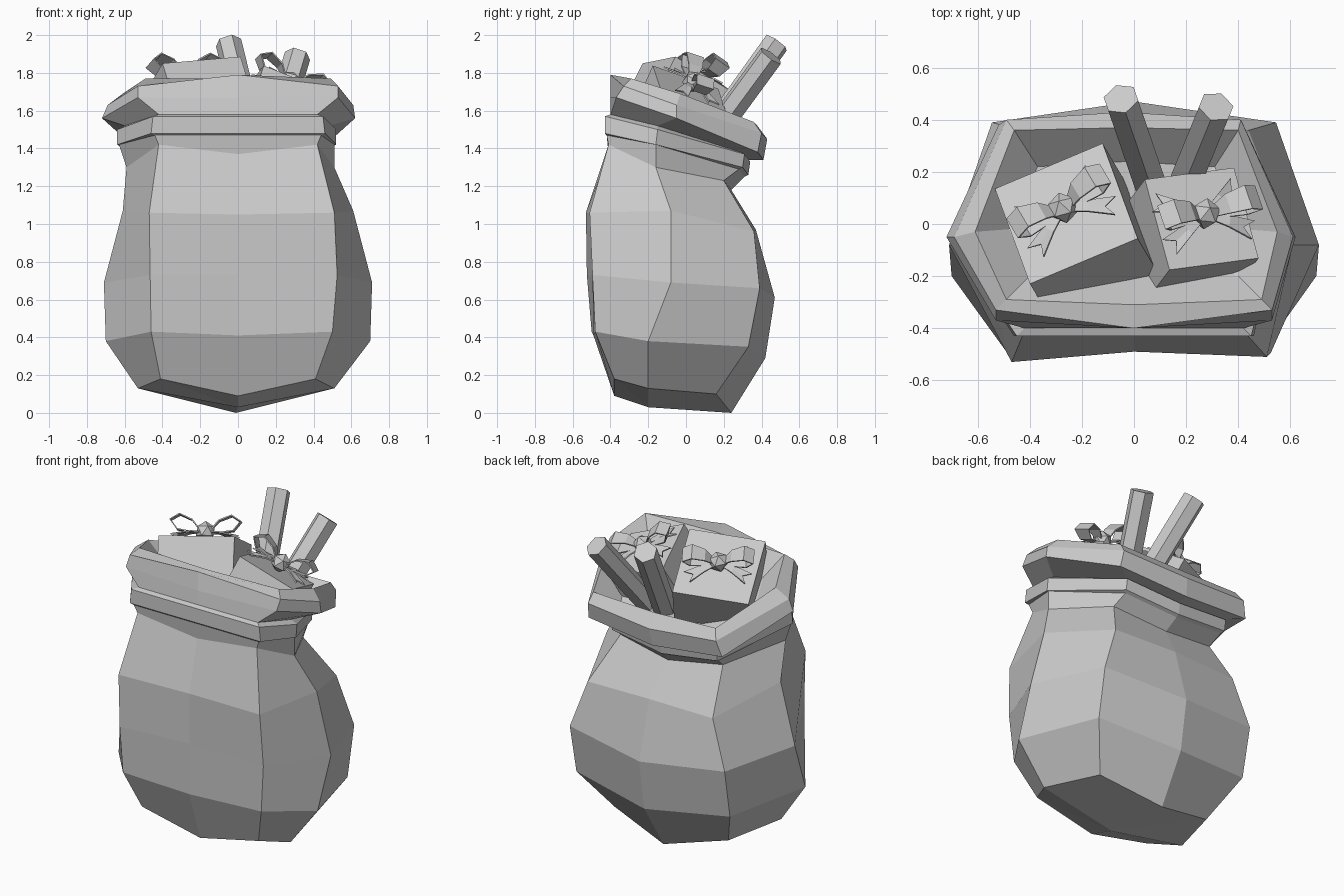
import bpy, bmesh, math
from mathutils import Matrix, Vector

cube = bpy.data.objects.get("Cube")
if cube:
    bpy.data.objects.remove(cube, do_unlink=True)

grey = bpy.data.materials.new("plain grey")
grey.use_nodes = True
colour = (0.6, 0.6, 0.6, 1)
grey.diffuse_color = colour
grey.node_tree.nodes["Principled BSDF"].inputs["Base Color"].default_value = colour


def finish(name, bm, matrix=Matrix(), fix_normals=True):
    if fix_normals:
        bmesh.ops.recalc_face_normals(bm, faces=bm.faces)
    mesh = bpy.data.meshes.new(name)
    bm.to_mesh(mesh)
    bm.free()
    mesh.materials.append(grey)
    obj = bpy.data.objects.new(name, mesh)
    obj.matrix_world = matrix
    bpy.context.collection.objects.link(obj)
    return obj


def ring(bm, fx, sx, bx, fy, sy, by, my, fz, sz, bz, mz, lean=0, dip=0.02, push=0, swing=0):
    """Eight-point section: front middle, corner, side, back corner, back middle, mirrored."""
    half = [(fx, fy, fz), (sx, sy, sz), (bx, by, bz)]
    other = [(-x, y, z) for x, y, z in reversed(half)]
    points = [(0, fy - push, fz - dip)] + half + [(0, my, mz)] + other
    verts = [bm.verts.new(p) for p in points]
    for v in verts[2:7]:
        v.co.x += lean
    for v in (verts[1], verts[7]):
        v.co += Vector((swing, swing * v.co.x, 0))
    return verts


def loft(name, rings, start=None, end=None):
    bm = bmesh.new()
    loops = [ring(bm, *r) for r in rings]
    for a, b in zip(loops, loops[1:]):
        for i in range(8):
            j = (i + 1) % 8
            bm.faces.new((a[i], a[j], b[j], b[i]))
    for tip, loop in ((start, loops[0]), (end, loops[-1])):
        if tip:
            centre = bm.verts.new(tip)
            for i in range(8):
                bm.faces.new((centre, loop[i], loop[(i + 1) % 8]))
    return finish(name, bm)


# Sack body, slumping backwards
neck = (.42, .55, .36, -.41, -.16, .2, .24, 1.42, 1.3, 1.23, 1.18, -.04, .05)
band_low = (.44, .57, .36, -.42, -.16, .28, .31, 1.47, 1.42, 1.29, 1.25, -.06, 0)
band_top = (.42, .54, .36, -.4, -.15, .29, .31, 1.58, 1.52, 1.38, 1.34, -.06, 0)
loft("sack_body", [
    (.41, .52, .4, -.38, -.2, .16, .24, .18, .13, .1, 0, -.01, .09),
    (.48, .7, .54, -.49, -.2, .33, .42, .43, .38, .35, .29, 0, .02, 0, .02),
    (.495, .71, .545, -.51, -.08, .39, .47, .73, .69, .66, .61, 0, 0, -.02, .03),
    (.49, .61, .44, -.52, -.08, .36, .37, 1.06, 1.07, .96, .97, 0, .01, -.03, .02),
    neck, band_low], start=(0, -.2, .03))

# Tie band round the neck
loft("tie_band", [
    band_low,
    (.46, .58, .37, -.43, -.16, .3, .33, 1.48, 1.42, 1.3, 1.26, -.06, 0),
    (.45, .58, .37, -.43, -.15, .31, .34, 1.57, 1.5, 1.37, 1.33, -.06, 0),
    band_top])

# Flared collar with a bevelled rim and a sloping inside
loft("sack_collar", [
    band_top,
    (.53, .67, .47, -.37, -.05, .38, .41, 1.67, 1.56, 1.38, 1.34, -.05, 0, .03),
    (.53, .65, .45, -.33, -.05, .4, .43, 1.73, 1.63, 1.48, 1.45, -.04, -.06, .07),
    (.49, .58, .43, -.29, -.03, .36, .37, 1.77, 1.69, 1.54, 1.53, -.03, 0, .02),
    (.4, .45, .34, -.2, -.02, .22, .24, 1.63, 1.55, 1.42, 1.4, -.03, 0)],
    end=(0, 0, 1.4))


def ribbon(name, path, width, matrix, notch=0):
    """Two-sided strip swept along an x-z path; a notch forks its far end."""
    bm = bmesh.new()
    rows = [[bm.verts.new((x, w * s, z)) for s in (-1, 0, 1)]
            for (x, z), w in zip(path, width)]
    rows[-1][1].co.x -= notch
    for a, b in zip(rows, rows[1:]):
        for i in range(2):
            bm.faces.new((a[i], a[i + 1], b[i + 1], b[i]))
    obj = finish(name, bm, matrix, False)
    solid = obj.modifiers.new("thickness", "SOLIDIFY")
    solid.thickness = 0.008


def gift(name, centre, size, yaw, tilt, roll, bow_yaw):
    """Tilted box whose local origin is the middle of its lid, topped with a bow."""
    turn = Matrix.Rotation(math.radians(tilt), 4, 'X') @ Matrix.Rotation(math.radians(roll), 4, 'Y')
    frame = Matrix.Translation(centre) @ turn @ Matrix.Rotation(math.radians(yaw), 4, 'Z')
    bm = bmesh.new()
    bmesh.ops.create_cube(bm, size=1)
    for v in bm.verts:
        v.co = Vector((v.co.x * size[0], v.co.y * size[1], (v.co.z - .5) * size[2]))
    finish(name + "_box", bm, frame)

    bow = frame @ Matrix.Rotation(math.radians(bow_yaw), 4, 'Z')
    bm = bmesh.new()
    bmesh.ops.create_icosphere(bm, subdivisions=1, radius=.06)
    finish(name + "_knot", bm, bow @ Matrix.Translation((0, 0, .05)))
    for side, label in ((0, "right"), (math.pi, "left")):
        arm = bow @ Matrix.Rotation(side, 4, 'Z')
        ribbon(f"{name}_{label}_loop",
               [(.03, .05), (.08, .11), (.15, .14), (.2, .11), (.16, .06), (.03, .04)],
               [.02, .04, .05, .05, .04, .02], arm)
        for angle in (-28, 28):
            spread = arm @ Matrix.Rotation(math.radians(angle), 4, 'Z')
            ribbon(f"{name}_{label}_tail", [(.03, .04), (.1, .04), (.2, .02)],
                   [.015, .025, .04], spread, .04)


gift("large_gift", (-.26, .04, 1.755), (.45, .45, .32), 18, -27, -15, 9)
gift("small_gift", (.26, .02, 1.71), (.37, .38, .32), 15, -24, 17, 4)


# Hexagonal rods leaning out of the back
def rod(name, base, tip, radius):
    base, tip = Vector(base), Vector(tip)
    axis = tip - base
    bm = bmesh.new()
    bmesh.ops.create_cone(bm, cap_ends=True, segments=6, radius1=radius,
                          radius2=radius, depth=axis.length)
    spin = axis.to_track_quat('Z', 'Y').to_matrix().to_4x4()
    finish(name, bm, Matrix.Translation((base + tip) / 2) @ spin)


rod("tall_rod", (.08, .1, 1.43), (-.05, .48, 1.96), .07)
rod("short_rod", (.18, .12, 1.44), (.315, .45, 1.89), .07)
